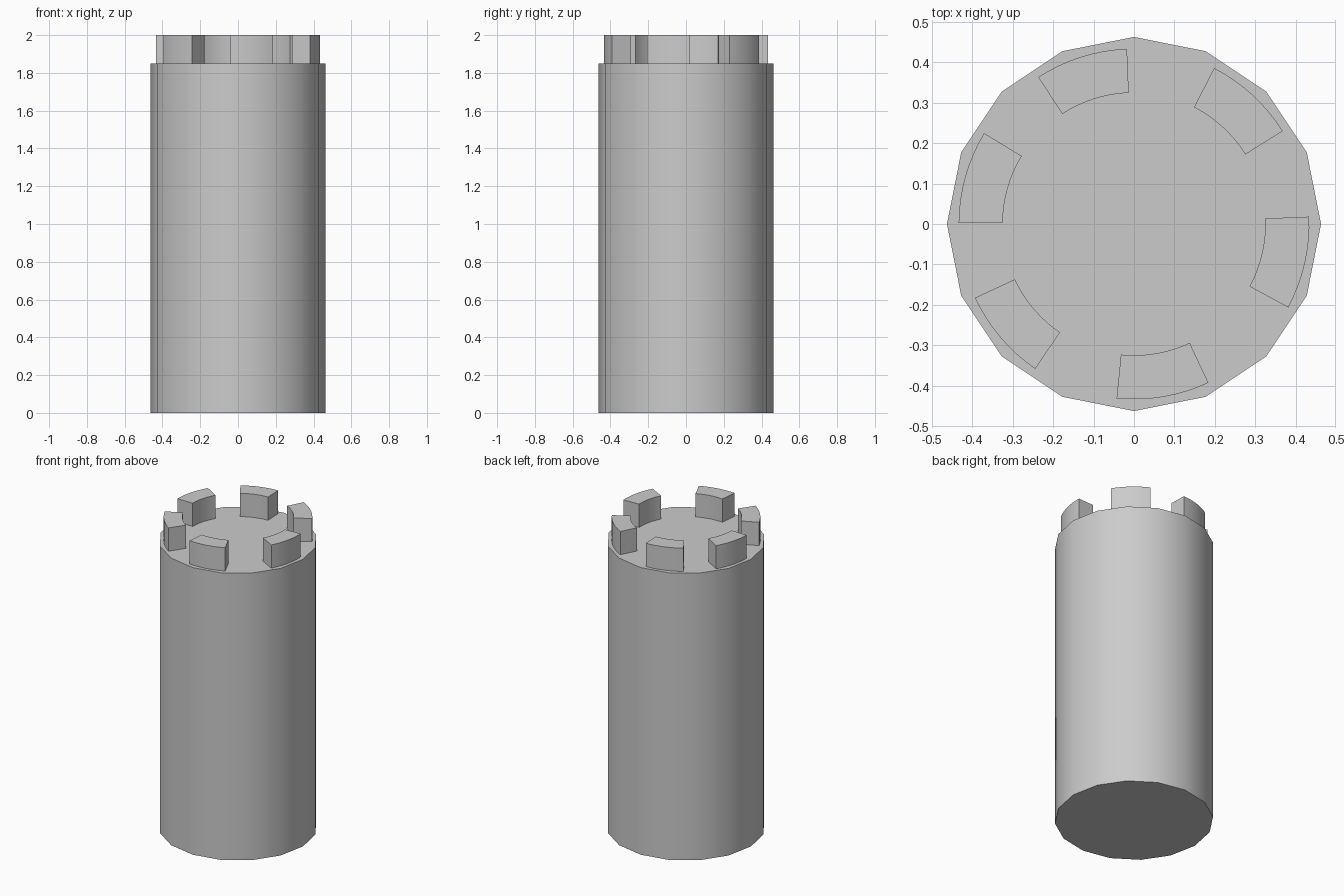
import bpy, bmesh
from math import cos, sin, radians

cube = bpy.data.objects.get("Cube")
if cube:
    bpy.data.objects.remove(cube, do_unlink=True)

BODY_RADIUS, BODY_TOP, TOP = 0.463, 1.85, 2.0
INNER, OUTER, SPAN, STEPS = 0.325, 0.434, 30.8, 8

grey = bpy.data.materials.new("plain grey")
grey.use_nodes = True
grey.diffuse_color = (0.6, 0.6, 0.6, 1)
grey.node_tree.nodes["Principled BSDF"].inputs["Base Color"].default_value = grey.diffuse_color


def extrude_outline(name, outline, bottom, top):
    """Raise a flat outline into a solid with smooth sides and sharp rims."""
    bm = bmesh.new()
    base = bm.faces.new([bm.verts.new((x, y, bottom)) for x, y in outline])
    raised = bmesh.ops.extrude_face_region(bm, geom=[base], use_keep_orig=True)
    verts = [v for v in raised["geom"] if isinstance(v, bmesh.types.BMVert)]
    bmesh.ops.translate(bm, verts=verts, vec=(0, 0, top - bottom))
    bmesh.ops.recalc_face_normals(bm, faces=bm.faces)
    mesh = bpy.data.meshes.new(name)
    bm.to_mesh(mesh)
    bm.free()
    mesh.materials.append(grey)
    obj = bpy.data.objects.new(name, mesh)
    bpy.context.collection.objects.link(obj)
    bpy.ops.object.select_all(action='DESELECT')
    obj.select_set(True)
    bpy.context.view_layer.objects.active = obj
    bpy.ops.object.shade_smooth_by_angle(angle=radians(30))
    return obj


def arc(radius, start, span, steps):
    angles = [radians(start + span * i / steps) for i in range(steps + 1)]
    return [(radius * cos(a), radius * sin(a)) for a in angles]


# Sixteen-sided body
extrude_outline("tower_body", arc(BODY_RADIUS, 0, 360, 16)[:-1], 0, BODY_TOP)

# Curved blocks around the rim, slightly unevenly spaced
for number, centre in enumerate((-13, 47.4, 107.7, 164.2, 220.3, 279.7), 1):
    start = centre - SPAN / 2
    outline = arc(OUTER, start, SPAN, STEPS) + arc(INNER, start, SPAN, STEPS)[::-1]
    extrude_outline(f"battlement_{number}", outline, BODY_TOP, TOP)
